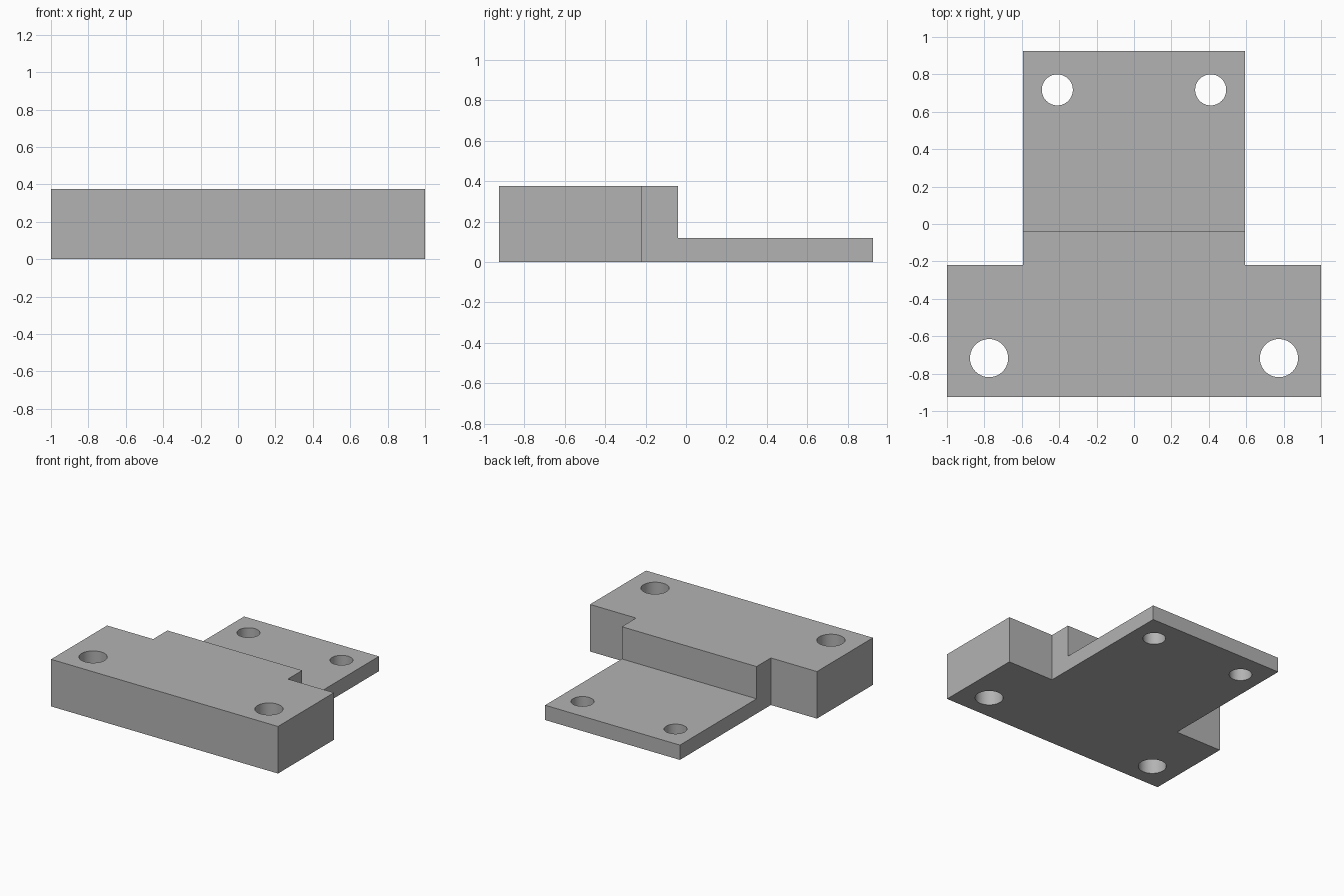
import bpy
import bmesh

cube = bpy.data.objects.get("Cube")
if cube:
    bpy.data.objects.remove(cube, do_unlink=True)

BACK, SHOULDER, STEP = 0.925, -0.22, -0.04
WIDE, NARROW = 1.0, 0.594
HEIGHT, PLATE = 0.375, 0.118

grey = bpy.data.materials.new("plain grey")
grey.use_nodes = True
colour = (0.45, 0.45, 0.45, 1)
grey.diffuse_color = colour
grey.node_tree.nodes["Principled BSDF"].inputs["Base Color"].default_value = colour


def extrude_outline(name, points, low, high):
    """Solid made by raising a flat outline from low to high."""
    bm = bmesh.new()
    face = bm.faces.new([bm.verts.new((x, y, low)) for x, y in points])
    raised = bmesh.ops.extrude_face_region(bm, geom=[face])["geom"]
    verts = [v for v in raised if isinstance(v, bmesh.types.BMVert)]
    bmesh.ops.translate(bm, verts=verts, vec=(0, 0, high - low))
    bmesh.ops.recalc_face_normals(bm, faces=bm.faces)
    mesh = bpy.data.meshes.new(name)
    bm.to_mesh(mesh)
    bm.free()
    mesh.materials.append(grey)
    obj = bpy.data.objects.new(name, mesh)
    bpy.context.collection.objects.link(obj)
    return obj


def cut(body, cutter):
    """Subtract the cutter from the body, then discard it."""
    cutter.hide_render = True
    mod = body.modifiers.new("cut", "BOOLEAN")
    mod.operation = "DIFFERENCE"
    mod.solver = "EXACT"
    mod.object = cutter
    bpy.ops.object.select_all(action="DESELECT")
    bpy.context.view_layer.objects.active = body
    body.select_set(True)
    bpy.ops.object.modifier_apply(modifier=mod.name)
    bpy.data.objects.remove(cutter, do_unlink=True)


# T-shaped block
half = [(WIDE, -BACK), (WIDE, SHOULDER), (NARROW, SHOULDER), (NARROW, BACK)]
outline = half + [(-x, y) for x, y in reversed(half)]
block = extrude_outline("mounting_block", outline, 0, HEIGHT)

# Lowered rear plate
step = [(-WIDE, STEP), (WIDE, STEP), (WIDE, 1.2), (-WIDE, 1.2)]
cut(block, extrude_outline("step_cutter", step, PLATE, 1))

# Through holes, mirrored left and right
for x, y, radius in ((0.775, -0.717, 0.102), (0.41, 0.717, 0.083)):
    for side in (-1, 1):
        bpy.ops.mesh.primitive_cylinder_add(
            vertices=64, radius=radius, depth=2, location=(side * x, y, 0))
        drill = bpy.context.object
        drill.name = "hole_cutter"
        drill.data.materials.append(grey)
        cut(block, drill)

# Smooth hole walls, sharp block edges
bpy.ops.object.select_all(action="DESELECT")
bpy.context.view_layer.objects.active = block
block.select_set(True)
bpy.ops.object.shade_smooth_by_angle()
